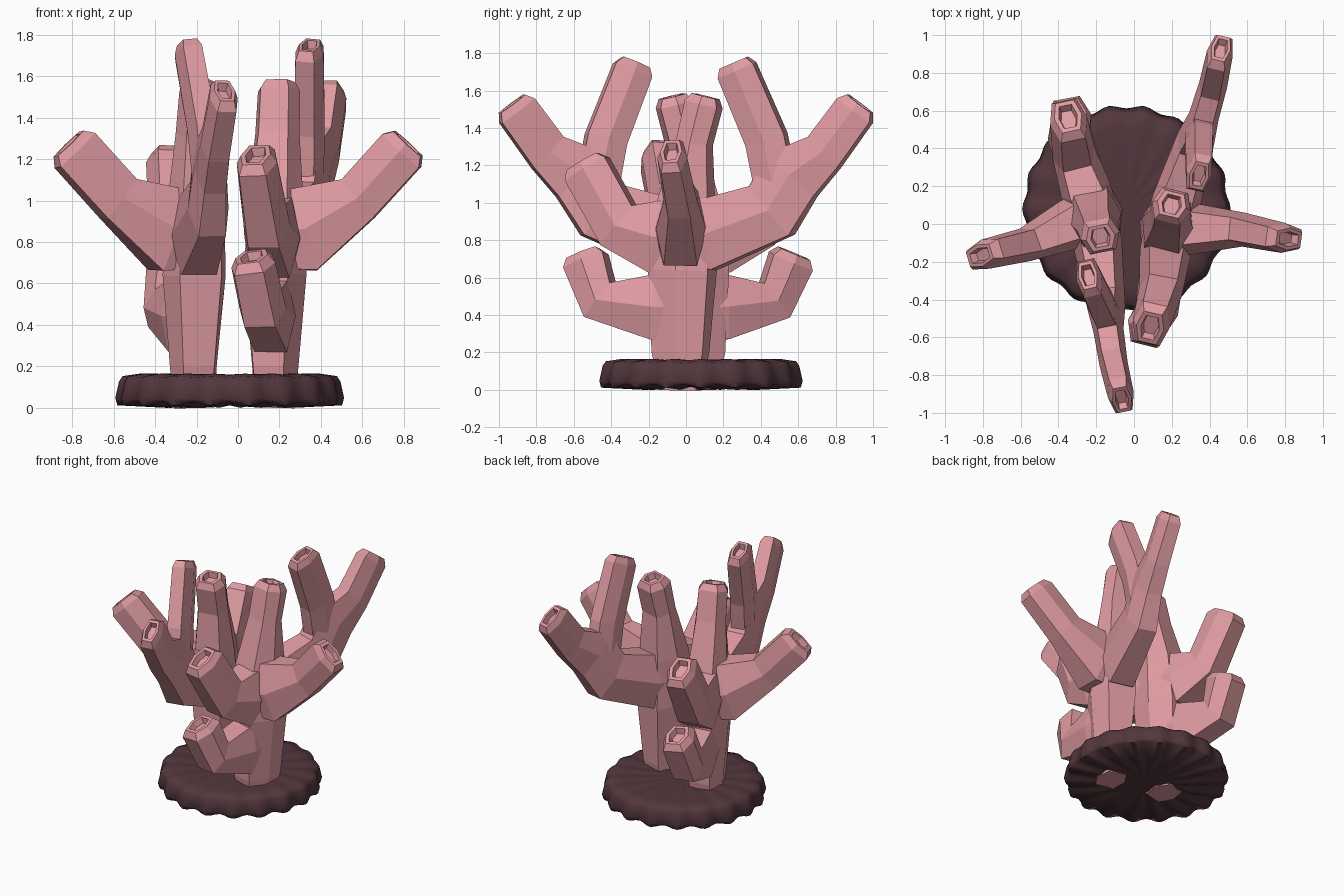
import bpy, bmesh, math
from mathutils import Vector

if "Cube" in bpy.data.objects:
    bpy.data.objects.remove(bpy.data.objects["Cube"])


def material(name, color):
    m = bpy.data.materials.new(name)
    m.diffuse_color = color
    m.use_nodes = True
    m.node_tree.nodes["Principled BSDF"].inputs["Base Color"].default_value = m.diffuse_color
    return m


pink = material("coral_pink", (0.74, 0.33, 0.36, 1))
brown = material("dark_rock", (0.085, 0.038, 0.046, 1))


def new_object(name, bm, mat):
    bmesh.ops.recalc_face_normals(bm, faces=bm.faces)
    me = bpy.data.meshes.new(name)
    bm.to_mesh(me)
    bm.free()
    me.materials.append(mat)
    ob = bpy.data.objects.new(name, me)
    bpy.context.collection.objects.link(ob)
    return ob


# Six-sided section: flat along the u axis, pointed along the s axis
HEX = [(1, 0), (0.66, 1), (-0.66, 1), (-1, 0), (-0.66, -1), (0.66, -1)]


def branch(name, path, side):
    """Hexagonal limb; path rows are x, y, z, in-plane half width, side half width."""
    pts = [Vector(p[:3]) for p in path]
    side = Vector(side).normalized()
    dirs = [(b - a).normalized() for a, b in zip(pts, pts[1:])]
    rings = []
    for i, p in enumerate(path):
        t = (dirs[max(i - 1, 0)] + dirs[min(i, len(dirs) - 1)]).normalized()
        rings.append((pts[i], t, p[3], p[4]))
    # Chamfered rim and hollow tip
    c, t, wu, ws = rings.pop()
    rings += [(c - t * 0.045, t, wu, ws), (c, t, wu * 0.74, ws * 0.74),
              (c, t, wu * 0.55, ws * 0.5), (c - t * 0.04, t, wu * 0.45, ws * 0.4)]
    bm = bmesh.new()
    loops = []
    for c, t, wu, ws in rings:
        u = t.cross(side).normalized()
        s = u.cross(t)
        loops.append([bm.verts.new(c + s * a * ws + u * b * wu) for a, b in HEX])
    for a, b in zip(loops, loops[1:]):
        for i in range(6):
            j = (i + 1) % 6
            bm.faces.new((a[i], a[j], b[j], b[i]))
    bm.faces.new(loops[0])
    bm.faces.new(loops[-1])
    return new_object(name, bm, pink)


FAN = (0.97, -0.24, 0)
trunk = branch("coral_right", [
    (0.175, -0.03, 0.0, 0.10, 0.10), (0.18, -0.03, 0.2, 0.14, 0.115),
    (0.18, -0.02, 0.64, 0.165, 0.155), (0.18, 0.0, 0.99, 0.14, 0.14),
    (0.19, 0.045, 1.32, 0.085, 0.11), (0.2, 0.105, 1.57, 0.09, 0.105)], FAN)
limbs = [
    branch("low_branch", [
        (0.18, -0.02, 0.44, 0.17, 0.10), (0.16, -0.17, 0.445, 0.175, 0.12),
        (0.12, -0.46, 0.48, 0.115, 0.115),
        (0.065, -0.55, 0.73, 0.115, 0.11)], (0.98, -0.2, 0)),
    branch("front_branch", [
        (0.18, -0.02, 0.82, 0.17, 0.13), (0.165, -0.16, 0.82, 0.195, 0.135),
        (0.14, -0.36, 0.88, 0.135, 0.115),
        (0.085, -0.55, 1.22, 0.125, 0.10)], (0.98, -0.2, 0)),
    branch("side_branch", [
        (0.19, -0.03, 0.85, 0.18, 0.14), (0.32, -0.025, 0.86, 0.205, 0.135),
        (0.58, -0.03, 1.01, 0.12, 0.09),
        (0.82, -0.08, 1.275, 0.12, 0.08)], (0.08, 1, 0)),
    branch("back_branch", [
        (0.19, -0.02, 0.83, 0.17, 0.13), (0.225, 0.12, 0.83, 0.19, 0.13),
        (0.33, 0.46, 0.96, 0.17, 0.10),
        (0.37, 0.57, 1.15, 0.17, 0.08), (0.42, 0.74, 1.27, 0.115, 0.075),
        (0.46, 0.93, 1.53, 0.11, 0.07)], FAN),
    branch("back_fork", [
        (0.34, 0.5, 1.0, 0.11, 0.075), (0.345, 0.43, 1.34, 0.11, 0.075),
        (0.345, 0.255, 1.75, 0.105, 0.07)], FAN),
]

# Fuse the limbs into one coral
bpy.context.view_layer.objects.active = trunk
for limb in limbs:
    mod = trunk.modifiers.new("fuse", "BOOLEAN")
    mod.operation = "UNION"
    mod.solver = "EXACT"
    mod.object = limb
    bpy.ops.object.modifier_apply(modifier=mod.name)
    bpy.data.objects.remove(limb)

# Second coral is the first one turned around
left = bpy.data.objects.new("coral_left", trunk.data)
left.location = (-0.04, 0.107, 0)
left.rotation_euler = (0, 0, math.radians(205))
bpy.context.collection.objects.link(left)

# Scalloped rock base; profile rows are radius, height, ripple
PROFILE = [(0.2, 0.16, 0.0), (0.43, 0.162, 0.004), (0.51, 0.15, 0.007),
           (0.525, 0.125, 0.009), (0.542, 0.045, 0.010), (0.53, 0.02, 0.012),
           (0.3, 0.008, 0.005)]
LOBES, SEG = 18, 108
bm = bmesh.new()
loops = []
for r, z, k in PROFILE:
    ring = []
    for i in range(SEG):
        a = 2 * math.pi * i / SEG
        w = math.cos(a * LOBES)
        dz = -0.008 * w if z < 0.03 else 0.003 * w
        ring.append(bm.verts.new((-0.04 + (r + k * w) * math.cos(a),
                                  0.08 + (r + k * w) * math.sin(a), z + dz)))
    loops.append(ring)
for a, b in zip(loops, loops[1:]):
    for i in range(SEG):
        j = (i + 1) % SEG
        bm.faces.new((a[i], a[j], b[j], b[i]))
for ring, z in ((loops[0], 0.16), (loops[-1], 0.012)):
    c = bm.verts.new((-0.04, 0.08, z))
    for i in range(SEG):
        bm.faces.new((ring[i], ring[(i + 1) % SEG], c))
base = new_object("rock_base", bm, brown)
bpy.ops.object.select_all(action="DESELECT")
base.select_set(True)
bpy.context.view_layer.objects.active = base
bpy.ops.object.shade_smooth_by_angle(angle=math.radians(60))
